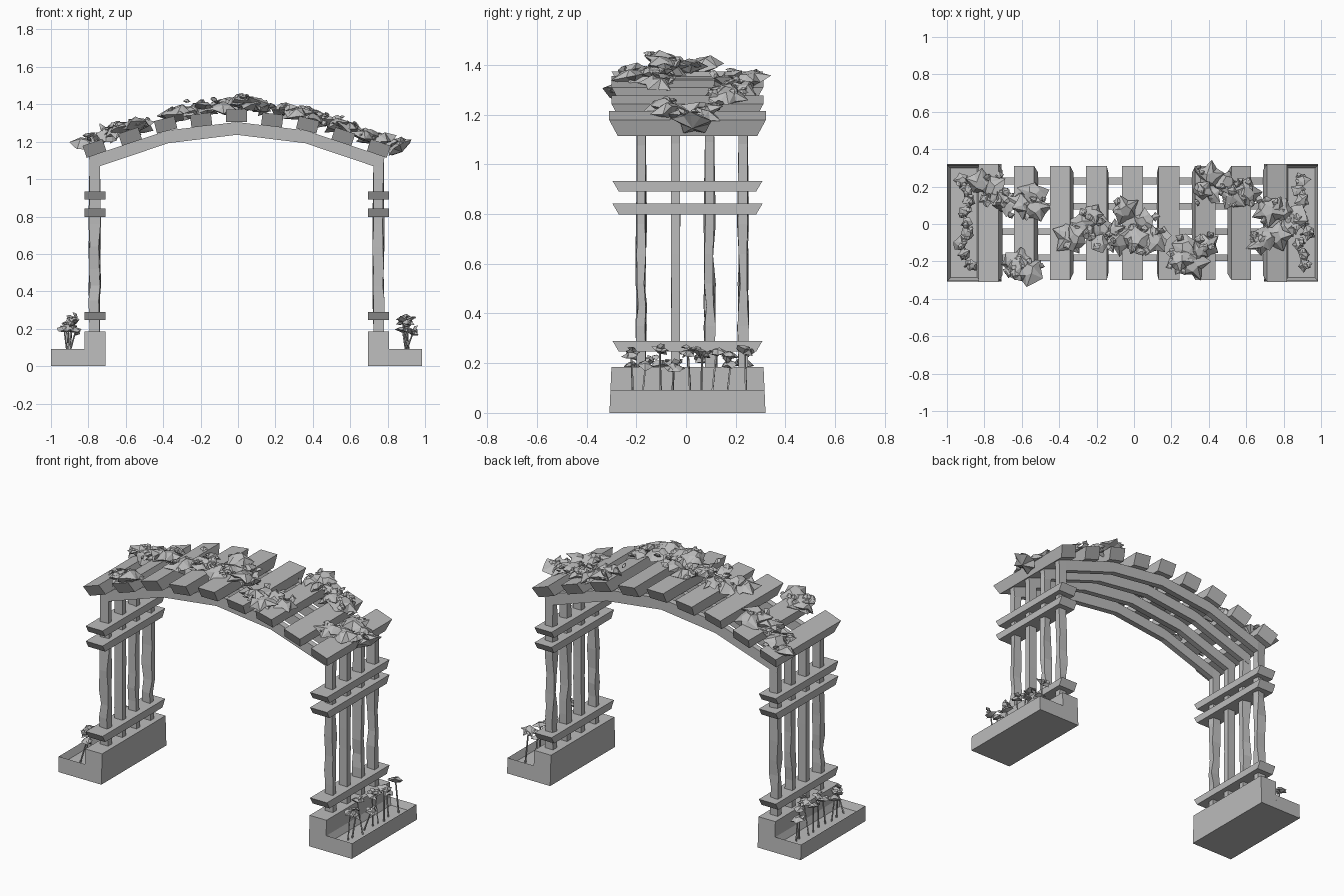
import bpy, bmesh, math, random
from mathutils import Matrix, Vector, Euler

random.seed(7)
cube = bpy.data.objects.get("Cube")
if cube:
    bpy.data.objects.remove(cube)

grey = bpy.data.materials.new("stone grey")
grey.use_nodes = True
colour = (0.5, 0.5, 0.5, 1)
grey.diffuse_color = colour
grey.node_tree.nodes["Principled BSDF"].inputs["Base Color"].default_value = colour

CX, CY = -0.007, 0.006          # middle of the woodwork
POST_Y = (-0.18, -0.042, 0.095, 0.23)
ARCH = ((0, 1.305), (0.37, 1.26), (0.79, 1.12), (1.0, 1.03))


def finish(bm, name):
    bmesh.ops.recalc_face_normals(bm, faces=bm.faces)
    mesh = bpy.data.meshes.new(name)
    bm.to_mesh(mesh)
    bm.free()
    mesh.materials.append(grey)
    obj = bpy.data.objects.new(name, mesh)
    bpy.context.scene.collection.objects.link(obj)
    return obj


def box(name, centre, size, tilt=0, taper=0, sink=0):
    """Box whose top is longer in y by taper at each end; sink hollows the top."""
    bm = bmesh.new()
    bmesh.ops.create_cube(bm, size=1)
    for v in bm.verts:
        top = v.co.z > 0
        v.co = Vector(a * b for a, b in zip(v.co, size))
        if top == (taper < 0):
            v.co.y -= math.copysign(abs(taper), v.co.y)
    if sink:
        lid = [f for f in bm.faces if f.normal.z > 0.9]
        bmesh.ops.inset_individual(bm, faces=lid, thickness=0.025, depth=-sink)
    bm.transform(Matrix.Translation(centre) @ Matrix.Rotation(tilt, 4, 'Y'))
    return finish(bm, name)


def arch_top(x):
    x = abs(x)
    for (xa, za), (xb, zb) in zip(ARCH, ARCH[1:]):
        if x <= xb or xb == 1.0:
            return za + (zb - za) * (x - xa) / (xb - xa)


def arch_tilt(x):
    return -math.atan2(arch_top(x + 0.04) - arch_top(x - 0.04), 0.08)


def post(name, x, y, rough):
    """Square post with a slightly warped middle."""
    bm = bmesh.new()
    rings = []
    for i, z in enumerate((0.17, 0.35, 0.43, 0.52, 0.64, 0.76, 1.15)):
        wob = rough if 0 < i < 6 else 0
        rings.append([bm.verts.new((x + a * 0.027 + random.uniform(-wob, wob),
                                    y + b * 0.018 + random.uniform(-wob, wob), z))
                      for a, b in ((-1, -1), (1, -1), (1, 1), (-1, 1))])
    for lo, hi in zip(rings, rings[1:]):
        for k in range(4):
            n = (k + 1) % 4
            bm.faces.new((lo[k], lo[n], hi[n], hi[k]))
    bm.faces.new(rings[0])
    bm.faces.new(rings[-1])
    finish(bm, name)


def rosette(bm, centre, radius, tilt, lean=0.35, petals=5):
    """Crumpled blossom: jagged petal rim, raised inner ring, pointed base."""
    turn = Euler((random.uniform(-lean, lean), tilt + random.uniform(-lean, lean),
                  random.uniform(0, math.tau))).to_matrix()
    place = lambda r, a, h: bm.verts.new(
        Vector(centre) + turn @ Vector((r * math.cos(a), r * math.sin(a), h)))
    n = petals * 2
    rim, crown = [], []
    for k in range(n):
        a = math.tau * k / n
        r = radius * random.uniform(0.85, 1.2) * (1 if k % 2 else 0.72)
        rim.append(place(r, a, radius * random.uniform(-0.3, 0.1)))
    for k in range(petals):
        a = math.tau * (2 * k + 0.5) / n
        crown.append(place(radius * 0.38, a, radius * random.uniform(0.22, 0.42)))
    base = place(0, 0, -radius * 0.4)
    bm.faces.new(crown)
    for k in range(n):
        m = (k + 1) % n
        bm.faces.new((rim[m], rim[k], base))
    for k in range(petals):
        a, b, c = rim[2 * k], rim[2 * k + 1], rim[(2 * k + 2) % n]
        p, q = crown[k], crown[(k + 1) % petals]
        bm.faces.new((a, b, p))
        bm.faces.new((b, q, p))
        bm.faces.new((b, c, q))


# Planters, posts and rails on both sides
for s, side in ((-1, "right"), (1, "left")):
    box(side + "_plinth", (CX + s * 0.758, CY, 0.0925), (0.114, 0.628, 0.185), taper=-0.008)
    box(side + "_planter", (CX + s * 0.903, CY, 0.0465), (0.178, 0.628, 0.093),
        taper=-0.004, sink=0.04)
    for i, y in enumerate(POST_Y):
        post(f"{side}_post_{i + 1}", CX + s * 0.759, y, 0.007 if i in (0, 2, 3) else 0.001)
    for i, z in enumerate((0.268, 0.82, 0.912)):
        box(f"{side}_rail_{i + 1}", (CX + s * 0.758, CY, z), (0.114, 0.604, 0.044), taper=0.026)

# Curved beams
for i, y in enumerate(POST_Y):
    bm = bmesh.new()
    line = [(-x, z) for x, z in ARCH[2:0:-1]] + list(ARCH[:3])
    under = [(x * 0.99, z - 0.068) for x, z in reversed(line)]
    face = bm.faces.new([bm.verts.new((x + CX, y - 0.018, z)) for x, z in line + under])
    grown = bmesh.ops.extrude_face_region(bm, geom=[face])["geom"]
    bmesh.ops.translate(bm, vec=(0, 0.036, 0),
                        verts=[g for g in grown if isinstance(g, bmesh.types.BMVert)])
    finish(bm, f"arch_beam_{i + 1}")

# Cross slats over the beams
for i in range(9):
    x = (i - 4) * 0.19
    box(f"slat_{i + 1}", (x + CX, CY, arch_top(x) + 0.034),
        (0.112, 0.63 if i in (0, 8) else 0.61, 0.068), arch_tilt(x), 0.035)

# Climbing flowers: patches as x range, y range, count
PATCHES = ((-0.82, -0.5, 0.08, 0.24, 9), (-0.66, -0.54, -0.26, -0.1, 5),
           (-0.36, -0.15, -0.13, 0.08, 7), (-0.12, 0.16, -0.13, 0.12, 9),
           (0.22, 0.4, -0.24, -0.08, 6), (0.36, 0.62, 0.06, 0.26, 9),
           (0.66, 0.86, -0.14, 0.08, 8))
bm = bmesh.new()
for x0, x1, y0, y1, count in PATCHES:
    for k in range(count):
        x = x0 + (x1 - x0) * (k + random.random()) / count
        y = random.uniform(y0, y1)
        z = arch_top(x) + random.uniform(0.075, 0.125 - 0.05 * abs(x))
        rosette(bm, (x, y, z), random.uniform(0.055, 0.09), arch_tilt(x))
        for _ in range(2):
            dx, dy = random.uniform(-0.07, 0.07), random.uniform(-0.07, 0.07)
            rosette(bm, (x + dx, y + dy, z + random.uniform(0, 0.035)),
                    random.uniform(0.018, 0.03), arch_tilt(x), 0.7, 4)
finish(bm, "climbing_flowers")

# Planter flowers on thin leaning stems
for s, side in ((-1, "right"), (1, "left")):
    bm = bmesh.new()
    for k in range(9):
        y = -0.22 + 0.057 * k
        foot = Vector((s * random.uniform(0.89, 0.92), y + random.uniform(-0.02, 0.02), 0.05))
        head = Vector((s * random.uniform(0.865, 0.945), y, random.uniform(0.175, 0.255)))
        axis = head - foot
        turn = axis.to_track_quat('Z', 'Y').to_matrix().to_4x4()
        bmesh.ops.create_cone(bm, segments=4, radius1=0.005, radius2=0.004, cap_ends=True,
                              depth=axis.length,
                              matrix=Matrix.Translation((foot + head) / 2) @ turn)
        rosette(bm, head, random.uniform(0.034, 0.044), 0, 0.4)
        for _ in range(2):
            jitter = Vector(random.uniform(-0.022, 0.022) for _ in range(3))
            rosette(bm, head + jitter + Vector((0, 0, 0.01)), 0.02, 0, 0.8, 4)
    finish(bm, side + "_planter_flowers")
